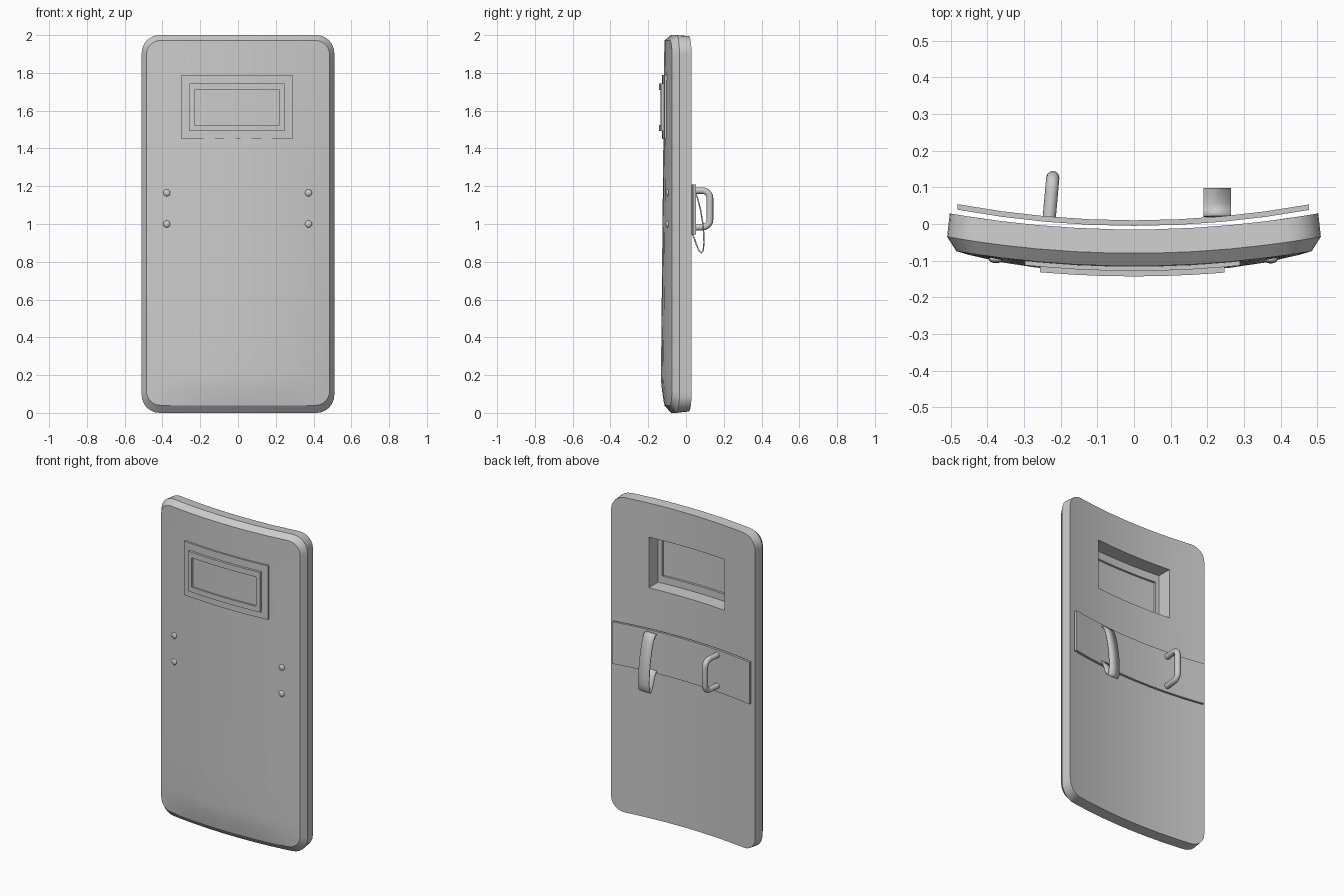
import bpy, bmesh, math
from mathutils import Vector

if "Cube" in bpy.data.objects:
    bpy.data.objects.remove(bpy.data.objects["Cube"])


def finish(name, bm, angle=30):
    bmesh.ops.recalc_face_normals(bm, faces=bm.faces[:])
    me = bpy.data.meshes.new(name)
    bm.to_mesh(me)
    bm.free()
    ob = bpy.data.objects.new(name, me)
    bpy.context.collection.objects.link(ob)
    smooth(ob, angle)
    return ob


def smooth(ob, angle=30):
    bpy.ops.object.select_all(action='DESELECT')
    ob.select_set(True)
    bpy.context.view_layer.objects.active = ob
    bpy.ops.object.shade_smooth_by_angle(angle=math.radians(angle))


def outline(x0, x1, z0, z1, r, y):
    if r == 0:
        return [(x1, y, z1), (x0, y, z1), (x0, y, z0), (x1, y, z0)]
    pts = []
    for q, (cx, cz) in enumerate([(x1 - r, z1 - r), (x0 + r, z1 - r), (x0 + r, z0 + r), (x1 - r, z0 + r)]):
        for i in range(7):
            a = math.pi / 2 * (q + i / 6)
            pts.append((cx + r * math.cos(a), y, cz + r * math.sin(a)))
    return pts


def slab(name, rings, xs=(), zs=(), hole=None, bend=0.174, bulge=None):
    """Stack outline rings along y, optionally open a window, then curve the slab."""
    bm = bmesh.new()
    loops = [[bm.verts.new(p) for p in outline(*r)] for r in rings]
    n = len(loops[0])
    for a, b in zip(loops, loops[1:]):
        for i in range(n):
            j = (i + 1) % n
            bm.faces.new((a[i], a[j], b[j], b[i]))
    bm.faces.new(loops[0])
    bm.faces.new(loops[-1])
    xs, zs = list(xs), list(zs)
    if hole:
        xs += hole[:2]
        zs += hole[2:]
    for axis, cuts in ((Vector((1, 0, 0)), xs), (Vector((0, 0, 1)), zs)):
        for c in cuts:
            bmesh.ops.bisect_plane(bm, geom=bm.verts[:] + bm.edges[:] + bm.faces[:],
                                   dist=1e-5, plane_co=axis * c, plane_no=axis)
    if hole:
        inside = []
        for f in bm.faces:
            c = f.calc_center_median()
            if hole[0] < c.x < hole[1] and hole[2] < c.z < hole[3]:
                inside.append(f)
        bmesh.ops.delete(bm, geom=inside, context='FACES')
        bmesh.ops.bridge_loops(bm, edges=[e for e in bm.edges if e.is_boundary])
    front = rings[-1][5]
    for v in bm.verts:
        x, y, z = v.co
        if bulge and abs(y - front) < 1e-5:
            v.co.y -= bulge(x, z)
        v.co.y += bend * x * x
    return finish(name, bm)


# Shield body: rounded, bevelled, bowed slab, fullest near the bottom
def belly(x, z):
    t = min(max((z - 0.04) / 0.16, 0), 1)
    b = math.sin(t * math.pi / 2) if z < 0.2 else max(0, 1 - (z - 0.2) / 1.77)
    return 0.018 * b * max(0, 1 - (abs(x) / 0.485) ** 4)


slab("shield_body",
     [(-0.503, 0.503, 0.008, 1.995, 0.088, -0.015),
      (-0.51, 0.51, 0.0, 2.0, 0.095, -0.08),
      (-0.485, 0.485, 0.04, 1.972, 0.075, -0.115)],
     xs=(-0.45, -0.36, -0.16, -0.05, 0.05, 0.16, 0.36, 0.45),
     zs=(0.08, 0.12, 0.16, 0.2, 0.4, 0.8, 1.2, 1.9),
     hole=(-0.268, 0.262, 1.46, 1.78), bulge=belly)

# Viewing window: base plate, raised frame and pane
wx = (-0.16, -0.08, 0.0, 0.08, 0.16)
slab("window_plate", [(-0.298, 0.289, 1.45, 1.79, 0, -0.108), (-0.298, 0.289, 1.45, 1.79, 0, -0.128)],
     xs=wx, hole=(-0.245, 0.236, 1.505, 1.73))
slab("window_frame", [(-0.257, 0.247, 1.493, 1.745, 0, -0.126), (-0.257, 0.247, 1.493, 1.745, 0, -0.143)],
     xs=wx, hole=(-0.23, 0.22, 1.525, 1.71))
slab("window_pane", [(-0.247, 0.238, 1.503, 1.732, 0, -0.122), (-0.247, 0.238, 1.503, 1.732, 0, -0.132)],
     xs=wx)

# Back band carrying the grips
slab("back_band", [(-0.482, 0.477, 0.945, 1.21, 0, 0.01), (-0.482, 0.477, 0.945, 1.21, 0, -0.005)],
     xs=(-0.36, -0.24, -0.12, 0, 0.12, 0.24, 0.36), bend=0.19)

# Hand grip: bent tube
path = [(0.01, 1.177)]
for cz, a0 in ((1.137, 90), (1.023, 0)):
    for i in range(6):
        a = math.radians(a0 - 18 * i)
        path.append((0.087 + 0.04 * math.cos(a), cz + 0.04 * math.sin(a)))
path.append((0.01, 0.983))
cu = bpy.data.curves.new("hand_grip", 'CURVE')
cu.dimensions = '3D'
cu.bevel_depth = 0.018
cu.bevel_resolution = 3
cu.use_fill_caps = True
sp = cu.splines.new('POLY')
sp.points.add(len(path) - 1)
for p, (y, z) in zip(sp.points, path):
    p.co = (-0.233 + 0.09 * y, y, z, 1)
grip = bpy.data.objects.new("hand_grip", cu)
bpy.context.collection.objects.link(grip)
bpy.context.view_layer.objects.active = grip
grip.select_set(True)
bpy.ops.object.convert(target='MESH')
smooth(bpy.context.object, 40)

# Arm strap: hanging loop of thin strip
prof = [(0.022, 1.195), (0.04, 1.185), (0.053, 1.16), (0.066, 1.12), (0.078, 1.07), (0.088, 1.01),
        (0.094, 0.95), (0.095, 0.9), (0.091, 0.86), (0.082, 0.847), (0.07, 0.857), (0.055, 0.89),
        (0.042, 0.93), (0.022, 0.965)]
bm = bmesh.new()
rows = [[bm.verts.new((x, y, z)) for x in (0.19, 0.265)] for y, z in prof]
for a, b in zip(rows, rows[1:]):
    bm.faces.new((a[0], a[1], b[1], b[0]))
strap = finish("arm_strap", bm, 45)
mod = strap.modifiers.new("thickness", 'SOLIDIFY')
mod.thickness = 0.007
mod.offset = 0

# Front rivets
for side in (-1, 1):
    for z in (1.165, 1.0):
        bm = bmesh.new()
        bmesh.ops.create_uvsphere(bm, u_segments=16, v_segments=8, radius=0.019)
        x = side * 0.375 - 0.002
        for v in bm.verts:
            v.co = (v.co.x + x, v.co.y * 0.55 - 0.115 + 0.174 * x * x - belly(x, z), v.co.z + z)
        finish("rivet", bm, 60)
